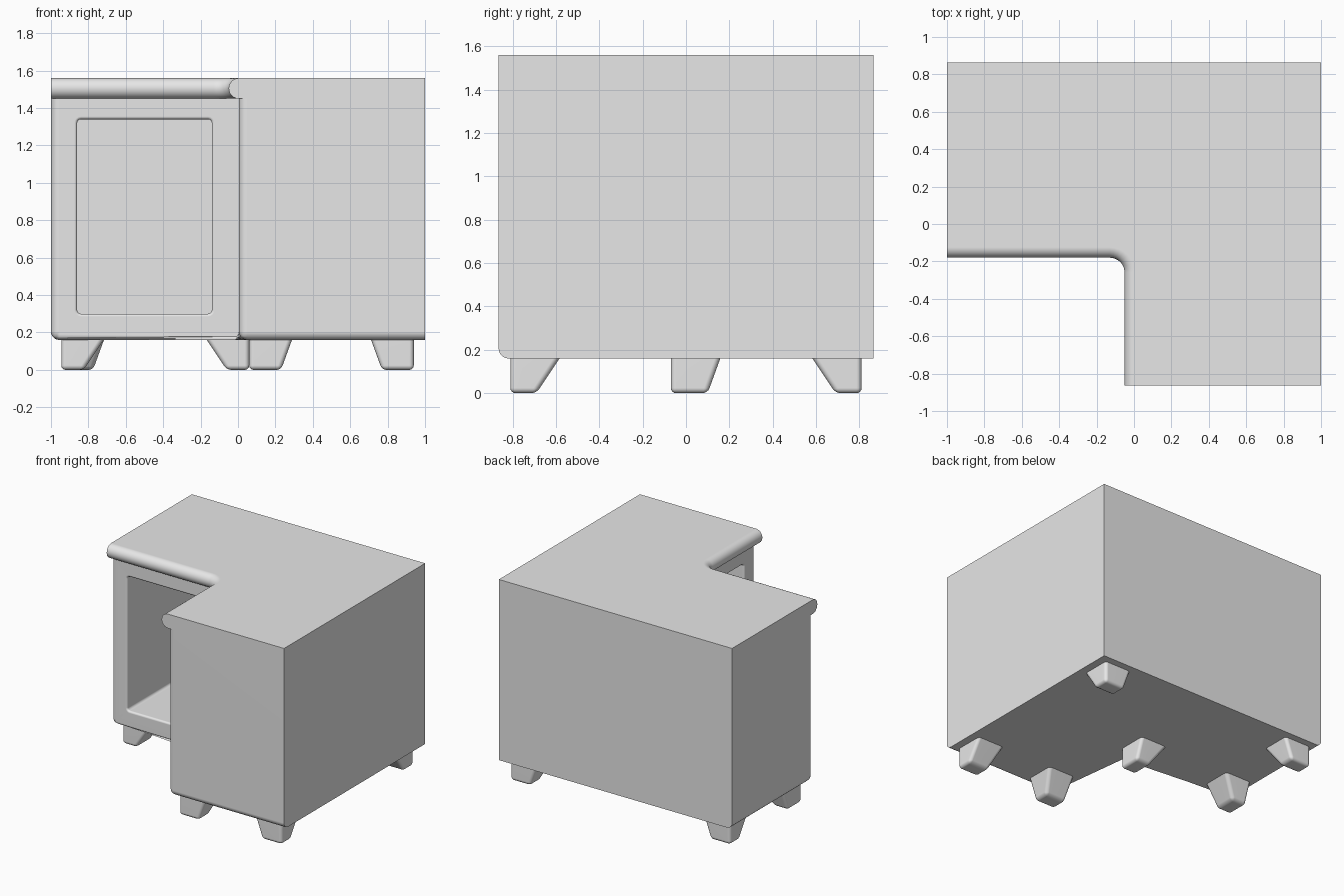
import bpy, bmesh
from math import sin, cos, pi, radians

cube = bpy.data.objects.get("Cube")
if cube:
    bpy.data.objects.remove(cube, do_unlink=True)

grey = bpy.data.materials.new("plain grey")
grey.use_nodes = True
grey.diffuse_color = (0.8, 0.8, 0.8, 1)
grey.node_tree.nodes["Principled BSDF"].inputs["Base Color"].default_value = (0.8, 0.8, 0.8, 1)

BACK, END = 0.864, -0.864       # depth limits
FRONT, SIDE = -0.13, 0.005      # body faces inside the notch
FLOOR, UNDER, TOP = 0.16, 1.45, 1.56


def finish(bm, name):
    bmesh.ops.recalc_face_normals(bm, faces=bm.faces)
    mesh = bpy.data.meshes.new(name)
    bm.to_mesh(mesh)
    bm.free()
    mesh.materials.append(grey)
    obj = bpy.data.objects.new(name, mesh)
    bpy.context.collection.objects.link(obj)
    return obj


def activate(obj):
    bpy.ops.object.select_all(action='DESELECT')
    obj.select_set(True)
    bpy.context.view_layer.objects.active = obj


def smooth(obj):
    activate(obj)
    bpy.ops.object.shade_smooth_by_angle(angle=radians(35))
    mod = obj.modifiers.new("even shading", 'WEIGHTED_NORMAL')
    mod.keep_sharp = True


def loft(rings):
    """Closed solid through equal-length rings of points."""
    bm = bmesh.new()
    loops = [[bm.verts.new(p) for p in ring] for ring in rings]
    n = len(loops[0])
    for a, b in zip(loops, loops[1:]):
        for i in range(n):
            j = (i + 1) % n
            bm.faces.new((a[i], a[j], b[j], b[i]))
    bm.faces.new(loops[0])
    bm.faces.new(loops[-1])
    return bm


# Corner cabinet body, an extruded L with softened lower and end edges
plan = [(-1, BACK), (1, BACK), (1, END), (SIDE, END), (SIDE, FRONT), (-1, FRONT)]
bm = loft([[(x, y, z) for x, y in plan] for z in (FLOOR, UNDER)])


def is_soft(edge):
    a, b = (v.co for v in edge.verts)
    m = (a + b) / 2
    if abs(a.z - b.z) > 0.1:
        return (m.x < -0.9 and m.y < 0) or (abs(m.x - SIDE) < 0.01 and m.y < -0.8)
    return m.z < FLOOR + 0.01 and m.x < 0.99 and m.y < BACK - 0.01


bmesh.ops.bevel(bm, geom=[e for e in bm.edges if is_soft(e)], offset=0.045,
                segments=5, profile=0.5, affect='EDGES')
body = finish(bm, "cabinet_body")


# Open compartments with rounded lips, one in each wing
def rounded_rect(u0, u1, z0, z1, r):
    pts = []
    corners = [(u1 - r, z1 - r), (u0 + r, z1 - r), (u0 + r, z0 + r), (u1 - r, z0 + r)]
    for q, (cu, cz) in enumerate(corners):
        for k in range(5):
            a = (q + k / 4) * pi / 2
            pts.append((cu + r * cos(a), cz + r * sin(a)))
    return pts


def hollow(u0, u1, depth, place):
    lip = 0.015
    steps = [(-0.05, lip)]
    steps += [(lip - lip * cos(k * pi / 8), lip - lip * sin(k * pi / 8)) for k in range(5)]
    steps.append((depth, 0))
    rings = []
    for d, o in steps:
        rect = rounded_rect(u0 - o, u1 + o, 0.3 - o, 1.34 + o, 0.02 + o)
        rings.append([place(u, d, z) for u, z in rect])
    cutter = finish(loft(rings), "compartment_cutter")
    cutter.hide_render = True
    activate(body)
    mod = body.modifiers.new("compartment", 'BOOLEAN')
    mod.operation = 'DIFFERENCE'
    mod.solver = 'EXACT'
    mod.object = cutter
    bpy.ops.object.modifier_apply(modifier=mod.name)
    bpy.data.objects.remove(cutter, do_unlink=True)


hollow(-0.86, -0.14, 0.85, lambda u, d, z: (u, FRONT + d, z))
hollow(-0.72, -0.27, 0.85, lambda u, d, z: (SIDE + d, u, z))
smooth(body)

# Worktop with a half-round nose following the notch
radius = (TOP - UNDER) / 2
fillet = 0.08
edge_x, edge_y = -0.05, -0.18
rings = []
for k in range(13):
    a = -pi / 2 + pi * k / 12
    inset = radius * (1 - cos(a))
    z = UNDER + radius + radius * sin(a)
    ring = [(-1, BACK, z), (1, BACK, z), (1, END, z), (edge_x + inset, END, z)]
    for s in range(9):
        t = s / 8 * pi / 2
        r = fillet + inset
        ring.append((edge_x - fillet + r * cos(t), edge_y - fillet + r * sin(t), z))
    ring.append((-1, edge_y + inset, z))
    rings.append(ring)
smooth(finish(loft(rings), "worktop"))


# Tapered feet: outer sides upright, inner sides sloping
def foot(name, x, y, sx, sy, steep_x):
    wide = 0.23
    low_x, low_y = (0.12, 0.17) if steep_x else (0.17, 0.12)
    rings = []
    for z, w, d in ((0, low_x, low_y), (FLOOR + 0.005, wide, wide)):
        rings.append([(x, y, z), (x + sx * w, y, z),
                      (x + sx * w, y + sy * d, z), (x, y + sy * d, z)])
    bm = loft(rings)
    edges = [e for e in bm.edges if min(v.co.z for v in e.verts) < 0.01]
    bmesh.ops.bevel(bm, geom=edges, offset=0.024, segments=4, profile=0.5, affect='EDGES')
    smooth(finish(bm, name))


foot("back_left_foot", 0.94, 0.81, -1, -1, False)
foot("back_right_foot", -0.945, 0.81, 1, -1, False)
foot("front_left_foot", 0.94, -0.81, -1, 1, False)
foot("front_inner_foot", 0.06, -0.81, 1, 1, False)
foot("notch_foot", 0.06, -0.07, -1, 1, True)
foot("side_right_foot", -0.945, -0.07, 1, 1, True)
